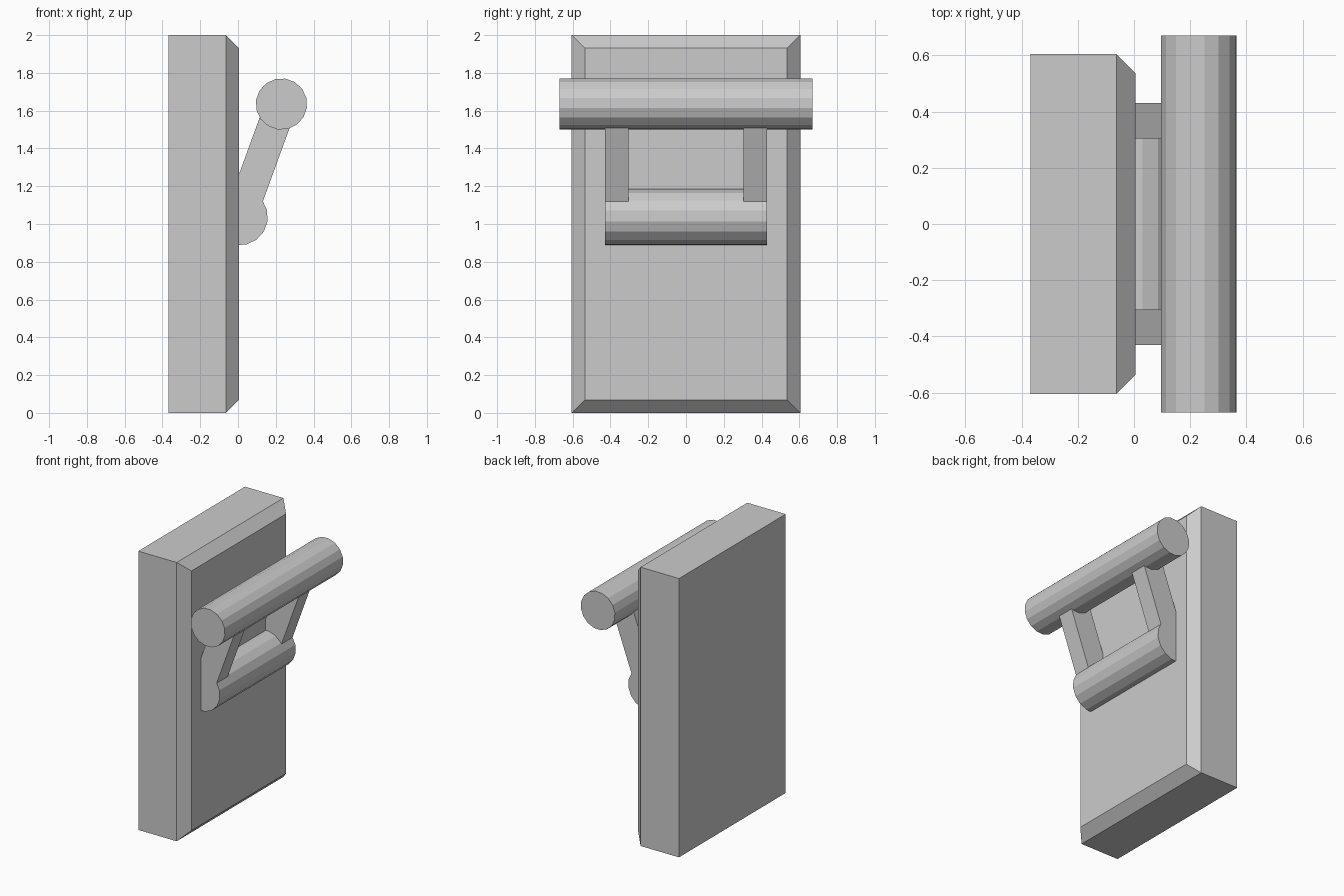
import bpy, bmesh
from math import sin, cos, radians

if "Cube" in bpy.data.objects:
    bpy.data.objects.remove(bpy.data.objects["Cube"])

TILT = radians(20)
GRIP = (0.23, 1.635)    # x, z of the upper bar axis
PIVOT = (0.008, 1.037)  # x, z of the lower bar axis


def add_mesh(name, bm):
    bmesh.ops.recalc_face_normals(bm, faces=bm.faces)
    me = bpy.data.meshes.new(name)
    bm.to_mesh(me)
    bm.free()
    ob = bpy.data.objects.new(name, me)
    bpy.context.collection.objects.link(ob)
    return ob


def extrude_y(name, profile, y0, y1):
    """Prism from an x-z profile, spanning y0 to y1."""
    bm = bmesh.new()
    face = bm.faces.new([bm.verts.new((x, y0, z)) for x, z in profile])
    ext = bmesh.ops.extrude_face_region(bm, geom=[face], use_keep_orig=True)
    verts = [v for v in ext["geom"] if isinstance(v, bmesh.types.BMVert)]
    bmesh.ops.translate(bm, vec=(0, y1 - y0, 0), verts=verts)
    return add_mesh(name, bm)


def bar(name, centre, radius, half, sides=16):
    angles = [radians(8.75 + 360 / sides * k) for k in range(sides)]
    pts = [(centre[0] + radius * sin(a), centre[1] + radius * cos(a)) for a in angles]
    return extrude_y(name, pts, -half, half)


# Backing plate: three rectangular loops give the chamfered front rim
bm = bmesh.new()
loops = []
for x, inset in ((-0.368, 0), (-0.063, 0), (0.006, 0.069)):
    w, lo, hi = 0.605 - inset, inset, 2 - inset
    loops.append([bm.verts.new((x, y, z))
                  for y, z in ((-w, lo), (w, lo), (w, hi), (-w, hi))])
bm.faces.new(loops[0])
bm.faces.new(loops[-1])
for a, b in zip(loops, loops[1:]):
    for i in range(4):
        j = (i + 1) % 4
        bm.faces.new((a[i], a[j], b[j], b[i]))
add_mesh("backing_plate", bm)

# Upper grip bar and lower pivot bar
bar("grip_bar", GRIP, 0.136, 0.67)
bar("pivot_bar", PIVOT, 0.15, 0.43)

# Two slanted arms joining the bars
HALF = 0.084
ux, uz = sin(TILT), cos(TILT)
length = (GRIP[1] - PIVOT[1]) / uz
base = (GRIP[0] - length * ux, PIVOT[1])
profile = [(base[0] + t * ux + s * uz, base[1] + t * uz - s * ux)
           for t, s in ((0, -HALF), (0, HALF), (length, HALF), (length, -HALF))]
for side, y0, y1 in (("left", -0.43, -0.305), ("right", 0.305, 0.43)):
    extrude_y("arm_" + side, profile, y0, y1)
